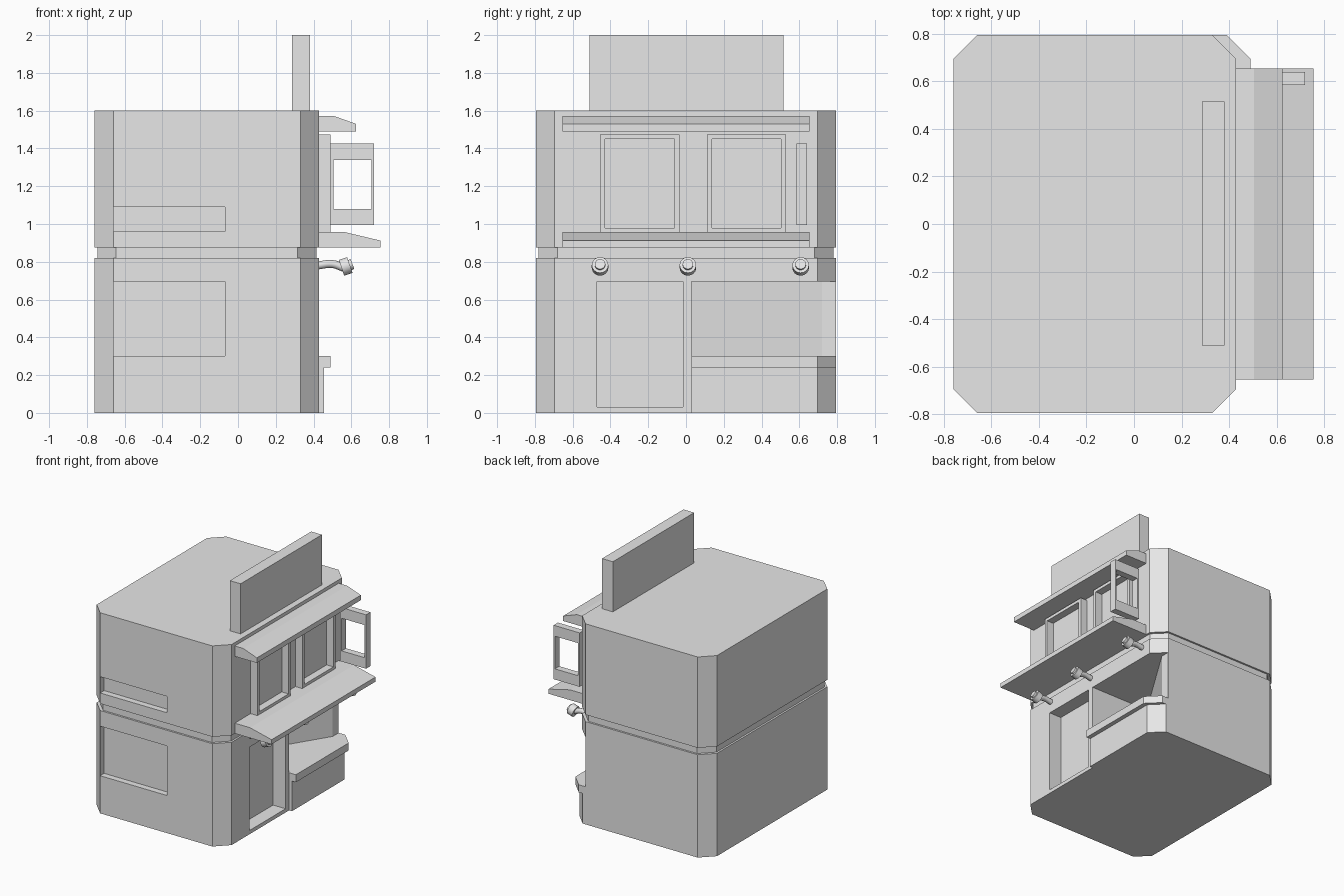
import bpy, bmesh, math
from mathutils import Vector

cube = bpy.data.objects.get("Cube")
if cube:
    bpy.data.objects.remove(cube, do_unlink=True)

grey = bpy.data.materials.new("plain_grey")
grey.use_nodes = True
colour = (0.8, 0.8, 0.8, 1)
grey.diffuse_color = colour
grey.node_tree.nodes["Principled BSDF"].inputs["Base Color"].default_value = colour

AXES = {"z": lambda a, b, c: (a, b, c), "y": lambda a, b, c: (a, c, b)}


def prism(name, outline, low, high, axis="z"):
    """Extrude a closed outline between two levels of an axis."""
    place = AXES[axis]
    bm = bmesh.new()
    base = bm.faces.new([bm.verts.new(place(a, b, low)) for a, b in outline])
    top = bmesh.ops.extrude_face_region(bm, geom=[base])["geom"]
    move = Vector(place(0, 0, high - low))
    bmesh.ops.translate(bm, vec=move, verts=[v for v in top if isinstance(v, bmesh.types.BMVert)])
    bmesh.ops.recalc_face_normals(bm, faces=bm.faces)
    mesh = bpy.data.meshes.new(name)
    bm.to_mesh(mesh)
    bm.free()
    mesh.materials.append(grey)
    obj = bpy.data.objects.new(name, mesh)
    bpy.context.collection.objects.link(obj)
    return obj


def box(name, x, y, z):
    return prism(name, [(x[0], y[0]), (x[1], y[0]), (x[1], y[1]), (x[0], y[1])], *z)


def carve(obj, cutter):
    mod = obj.modifiers.new("carve", "BOOLEAN")
    mod.operation, mod.solver, mod.object = "DIFFERENCE", "EXACT", cutter
    bpy.context.view_layer.objects.active = obj
    bpy.ops.object.modifier_apply(modifier=mod.name)
    bpy.data.objects.remove(cutter, do_unlink=True)


def storey(name, low, high, inset=0.0):
    """Block with four chamfered corners."""
    x0, x1, y0, y1 = -0.76 + inset, 0.43 - inset, -0.795 + inset, 0.795 - inset
    c = 0.1
    return prism(name, [(x0 + c, y0), (x1 - c, y0), (x1, y0 + c), (x1, y1 - c),
                        (x1 - c, y1), (x0 + c, y1), (x0, y1 - c), (x0, y0 + c)], low, high)


# Building storeys with a narrow groove between
lower = storey("lower_storey", 0, 0.82)
storey("groove_band", 0.82, 0.875, 0.015)
upper = storey("upper_storey", 0.875, 1.6)

# Recessed side windows, door and open corner counter
side = (-0.66, -0.07)
carve(upper, box("cutter", side, (-0.9, -0.745), (0.96, 1.09)))
carve(lower, box("cutter", side, (-0.9, -0.745), (0.30, 0.695)))
carve(lower, box("cutter", (0.32, 0.6), (-0.47, -0.015), (0.03, 0.695)))
carve(lower, prism("cutter", [(-0.1, 0.03), (0.6, 0.03), (0.6, 0.9), (0.332, 0.9), (0.332, 0.72)],
                   0.30, 0.695))


def corner_strip(name, x, low, high):
    """Strip along the facade that follows the chamfered corner."""
    prism(name, [(0.40, 0.03), (x, 0.03), (x, 0.695), (x - 0.1, 0.795), (0.32, 0.795)], low, high)


corner_strip("counter_base", 0.455, 0, 0.24)
corner_strip("counter_top", 0.49, 0.24, 0.30)

# Awnings
prism("upper_awning", [(0.42, 1.49), (0.625, 1.49), (0.625, 1.53), (0.505, 1.573), (0.42, 1.573)],
      -0.655, 0.655, "y")
prism("lower_awning", [(0.42, 0.875), (0.755, 0.875), (0.755, 0.912), (0.565, 0.957), (0.42, 0.957)],
      -0.655, 0.655, "y")

# Projecting window frames
for name, y in (("front", -0.245), ("back", 0.32)):
    frame = box(name + "_window_frame", (0.425, 0.49), (y - 0.21, y + 0.21), (0.955, 1.475))
    carve(frame, box("cutter", (0.43, 0.6), (y - 0.183, y + 0.183), (0.98, 1.45)))

# Open shutter: thin stiles with deep rails
shutter = box("open_shutter", (0.49, 0.72), (0.585, 0.64), (0.995, 1.425))
carve(shutter, box("cutter", (0.505, 0.708), (0.5, 0.7), (1.08, 1.34)))

# Roof sign board
box("roof_board", (0.285, 0.38), (-0.51, 0.515), (1.6, 2.0))


def cylinder(name, start, end, radius):
    a, b = Vector(start), Vector(end)
    bpy.ops.mesh.primitive_cylinder_add(vertices=16, radius=radius, depth=(b - a).length,
                                        location=(a + b) / 2,
                                        rotation=(b - a).to_track_quat("Z", "Y").to_euler())
    obj = bpy.context.object
    obj.name = name
    obj.data.materials.append(grey)
    bpy.ops.object.shade_smooth_by_angle(angle=math.radians(35))


# Lamps on bent arms
for i, y in enumerate((-0.455, 0.01, 0.607), 1):
    curve = bpy.data.curves.new(f"lamp_arm_{i}", "CURVE")
    curve.dimensions = "3D"
    curve.bevel_depth, curve.bevel_resolution, curve.use_fill_caps = 0.021, 2, True
    line = curve.splines.new("BEZIER")
    path = [(0.42, 0.78), (0.5, 0.788), (0.56, 0.768)]
    line.bezier_points.add(len(path) - 1)
    for point, (x, z) in zip(line.bezier_points, path):
        point.co = (x, y, z)
        point.handle_left_type = point.handle_right_type = "AUTO"
    line.resolution_u = 5
    curve.materials.append(grey)
    bpy.context.collection.objects.link(bpy.data.objects.new(curve.name, curve))
    cylinder(f"lamp_head_{i}", (0.548, y, 0.768), (0.592, y, 0.783), 0.044)
    cylinder(f"lamp_lens_{i}", (0.59, y, 0.782), (0.606, y, 0.788), 0.028)
